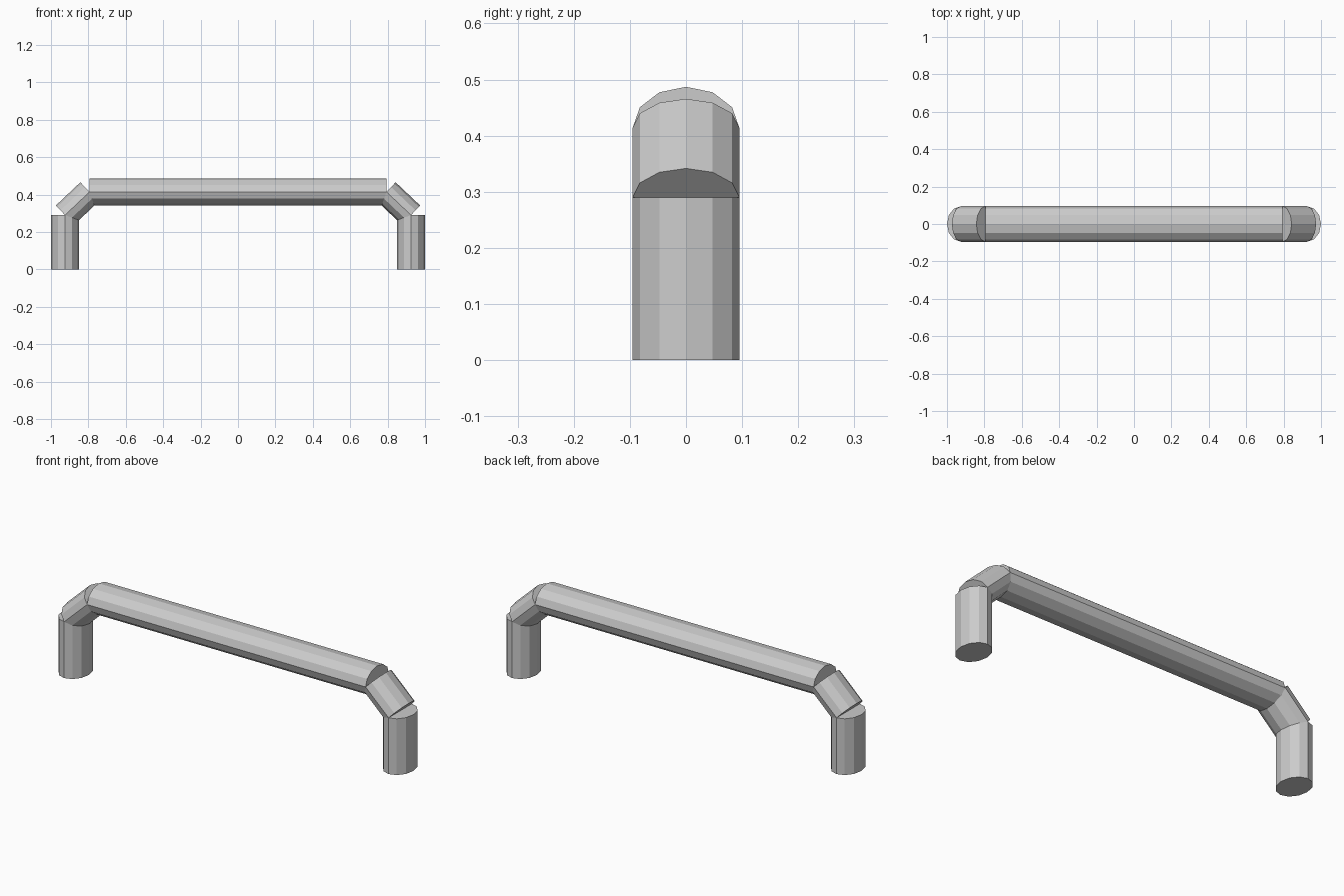
import bpy
from mathutils import Vector, Matrix

if "Cube" in bpy.data.objects:
    bpy.data.objects.remove(bpy.data.objects["Cube"])

Y_RADIUS = 0.095


def tube(name, start, end, radius):
    """Capped 12-sided oval tube between two points in the XZ plane."""
    a, b = Vector(start), Vector(end)
    axis = (b - a).normalized()
    side = Vector((0, 1, 0))
    across = side.cross(axis)
    bpy.ops.mesh.primitive_cylinder_add(vertices=12, radius=1, depth=1)
    ob = bpy.context.object
    ob.name = name
    # columns: in-plane radius, depth radius, length
    m = Matrix((across * radius, side * Y_RADIUS, axis * (b - a).length)).transposed().to_4x4()
    ob.data.transform(Matrix.Translation((a + b) / 2) @ m)
    return ob


# horizontal grip
tube("grip_bar", (-0.794, 0, 0.414), (0.794, 0, 0.414), 0.073)

# upright legs and slanted elbows on both sides
for s, label in ((-1, "left"), (1, "right")):
    tube(label + "_leg", (s * 0.925, 0, 0), (s * 0.925, 0, 0.29), 0.075)
    tube(label + "_elbow", (s * 0.925, 0, 0.29), (s * 0.794, 0, 0.414), 0.071)
